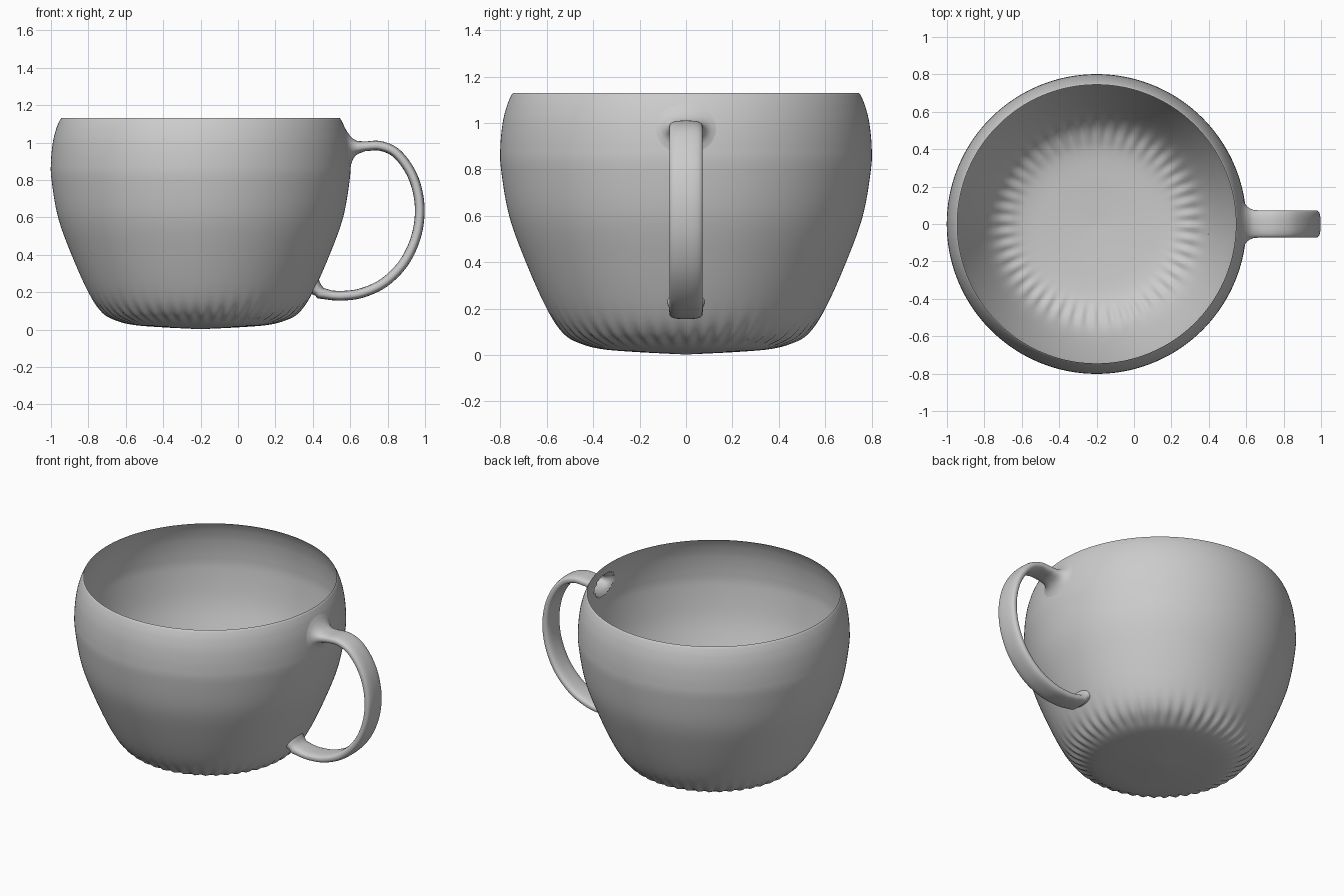
import bpy, bmesh, math
from mathutils import Vector

if "Cube" in bpy.data.objects:
    bpy.data.objects.remove(bpy.data.objects["Cube"])

CX = -0.2  # cup axis


def smooth(pts, n):
    """Catmull-Rom curve through 2D points."""
    p = [Vector(q) for q in pts]
    p = [2 * p[0] - p[1]] + p + [2 * p[-1] - p[-2]]
    out = []
    for i in range(1, len(p) - 2):
        a, b, c, d = p[i - 1:i + 3]
        for k in range(n):
            t = k / n
            out.append(0.5 * (2 * b + (c - a) * t + (2 * a - 5 * b + 4 * c - d) * t * t
                              + (3 * b - a - 3 * c + d) * t ** 3))
    return out + [p[-2]]


def loft(bm, rings):
    for r0, r1 in zip(rings, rings[1:]):
        n = len(r0)
        for i in range(n):
            j = (i + 1) % n
            bm.faces.new((r0[i], r0[j], r1[j], r1[i]))


def finish(bm, name):
    bmesh.ops.recalc_face_normals(bm, faces=bm.faces)
    for f in bm.faces:
        f.smooth = True
    me = bpy.data.meshes.new(name)
    bm.to_mesh(me)
    bm.free()
    ob = bpy.data.objects.new(name, me)
    bpy.context.collection.objects.link(ob)
    return ob


# Cup profile (radius, height)
profile = smooth([(0.02, 0.003), (0.2, 0.012), (0.36, 0.025), (0.45, 0.05), (0.53, 0.1),
                  (0.6, 0.2), (0.69, 0.4), (0.762, 0.6), (0.797, 0.8), (0.8, 0.9),
                  (0.79, 1.0), (0.773, 1.07), (0.755, 1.115), (0.745, 1.13)], 8)


def wall_x(y, z):
    """x of the outer wall on the handle side."""
    for a, b in zip(profile, profile[1:]):
        if a.y <= z <= b.y:
            r = a.x + (b.x - a.x) * (z - a.y) / (b.y - a.y)
            return CX + math.sqrt(r * r - y * y)


# Cup body: open single-walled shell with faint flutes around the base
bm = bmesh.new()
SEG = 240
rings = []
for r, z in profile:
    amp = 0.004 * math.exp(-((r - 0.5) / 0.06) ** 2)
    ring = []
    for i in range(SEG):
        a = 2 * math.pi * i / SEG
        w = amp * math.sin(48 * a)
        ring.append(bm.verts.new((CX + (r + w) * math.cos(a), (r + w) * math.sin(a), max(0, z - w))))
    rings.append(ring)
loft(bm, rings)
bm.faces.new(rings[0])
# opening into the hollow handle
hole = []
for f in bm.faces:
    c = f.calc_center_median()
    if c.x > 0.4 and (c.y / 0.1) ** 2 + ((c.z - 0.975) / 0.075) ** 2 < 1:
        hole.append(f)
bmesh.ops.delete(bm, geom=hole, context='FACES')
finish(bm, "cup_body")

# Handle: flat hollow strap, flared into the wall at the top
bm = bmesh.new()
N = 32


def section(k, power):
    a = 2 * math.pi * k / N
    c, s = math.cos(a), math.sin(a)
    return (math.copysign(abs(c) ** (2 / power), c), math.copysign(abs(s) ** (2 / power), s))


def wall_ring(d, hw, ht, zc, sign, power, lift=0.0):
    ring = []
    for k in range(N):
        u, v = section(k, power)
        y, z = u * hw, zc + sign * v * ht
        if sign * v < 0 or sign > 0:
            dz = 0
        else:
            dz = lift * abs(v)
        z += dz
        ring.append(bm.verts.new((wall_x(y, z) + d, y, z)))
    return ring


rings = [wall_ring(d, hw, ht, 0.975, 1, p) for d, hw, ht, p in
         [(0.001, 0.13, 0.11, 2), (0.006, 0.11, 0.085, 2), (0.016, 0.095, 0.063, 2.1),
          (0.03, 0.083, 0.045, 2.3), (0.05, 0.075, 0.033, 2.5)]]
path = smooth([(0.68, 0.98), (0.76, 0.982), (0.84, 0.948), (0.91, 0.865), (0.955, 0.76),
               (0.972, 0.63), (0.95, 0.49), (0.885, 0.355), (0.78, 0.25), (0.66, 0.195),
               (0.56, 0.181), (0.5, 0.183)], 6)
for i, p in enumerate(path):
    t = (path[min(i + 1, len(path) - 1)] - path[max(i - 1, 0)]).normalized()
    ring = []
    for k in range(N):
        u, v = section(k, 2.8)
        ring.append(bm.verts.new((p.x - t.y * v * 0.026, u * 0.072, p.y + t.x * v * 0.026)))
    rings.append(ring)
# lower end with a small upturned lip against the wall
rings.append(wall_ring(0.045, 0.073, 0.028, 0.195, -1, 2.6))
rings.append(wall_ring(0.022, 0.075, 0.03, 0.212, -1, 2.4))
rings.append(wall_ring(0.0, 0.08, 0.038, 0.228, -1, 2.2))
loft(bm, rings)
finish(bm, "handle")
